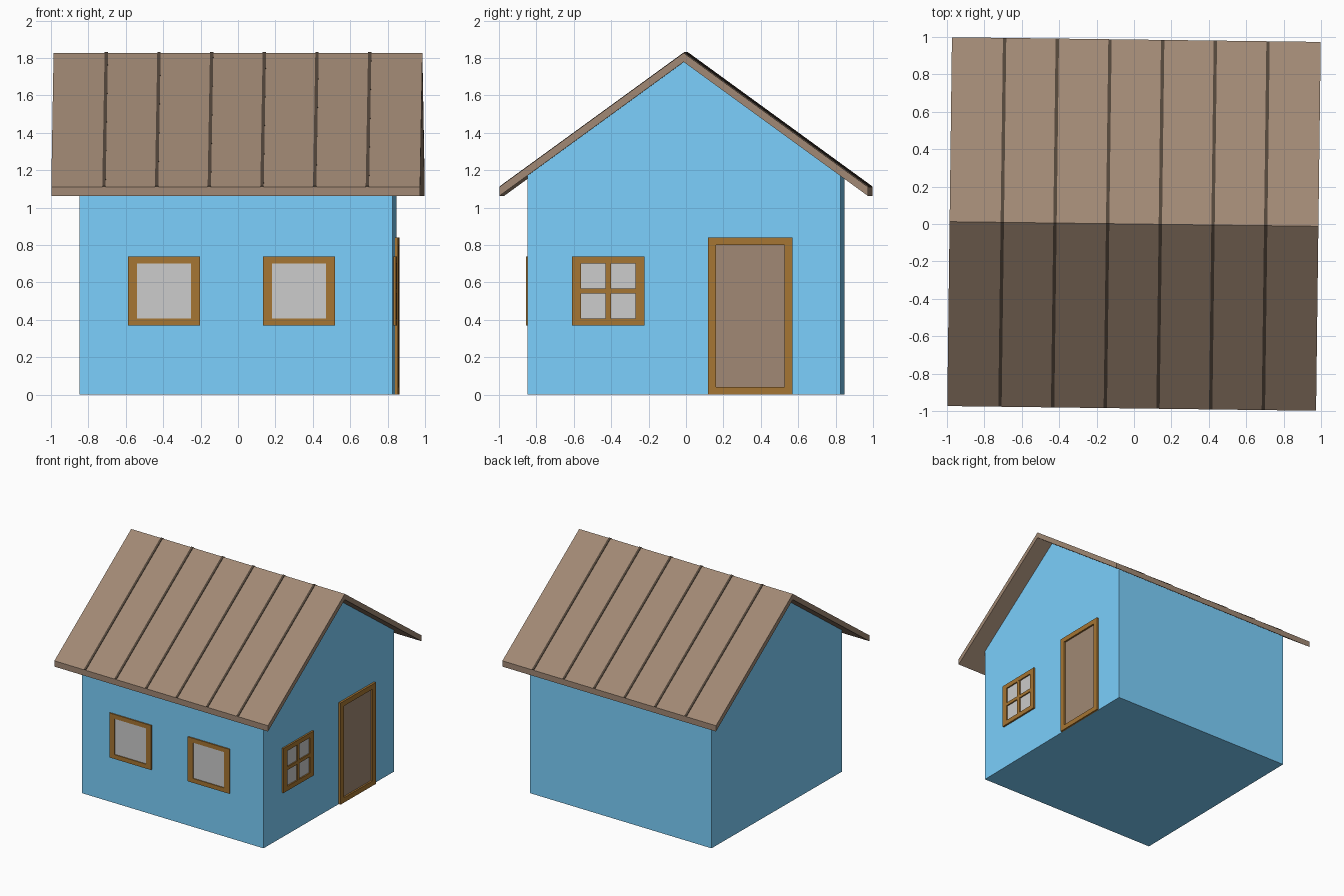
import bpy, bmesh
from mathutils import Matrix

if "Cube" in bpy.data.objects:
    bpy.data.objects.remove(bpy.data.objects["Cube"])

TURN = Matrix.Rotation(-0.0127, 4, 'Z')   # the whole house is turned very slightly
RIGHT = Matrix.Rotation(1.5707963, 4, 'Z')  # carries front-wall parts to the right wall
FRONT = Matrix.Identity(4)
W, R = 0.838, 0.986                        # wall and roof half sizes
TOP, EAVE = 1.827, 1.11
SLOPE = (TOP - EAVE) / R
THICK = 0.048


def material(name, rgb):
    m = bpy.data.materials.new(name)
    m.diffuse_color = (*rgb, 1)
    m.use_nodes = True
    m.node_tree.nodes["Principled BSDF"].inputs["Base Color"].default_value = m.diffuse_color
    return m


BLUE = material("wall_blue", (0.20, 0.63, 0.98))
BROWN = material("roof_brown", (0.355, 0.248, 0.175))
DARK = material("seam_dark", (0.085, 0.06, 0.042))
WOOD = material("frame_wood", (0.38, 0.179, 0.033))
GREY = None


def finish(name, bm, mat, matrix=FRONT):
    bmesh.ops.recalc_face_normals(bm, faces=bm.faces)
    bm.transform(TURN @ matrix)
    me = bpy.data.meshes.new(name)
    bm.to_mesh(me)
    bm.free()
    if mat:
        me.materials.append(mat)
    ob = bpy.data.objects.new(name, me)
    bpy.context.collection.objects.link(ob)
    return ob


def prism(bm, points, x0, x1):
    """Extrude a (y, z) profile along x."""
    face = bm.faces.new([bm.verts.new((x0, y, z)) for y, z in points])
    new = bmesh.ops.extrude_face_region(bm, geom=[face])["geom"]
    verts = [g for g in new if isinstance(g, bmesh.types.BMVert)]
    bmesh.ops.translate(bm, verts=verts, vec=(x1 - x0, 0, 0))


def chevron(drop, lift=0.0):
    """Roof cross-section following both slopes."""
    return [(-R, EAVE + lift), (0, TOP + lift), (R, EAVE + lift),
            (R, EAVE - drop), (0, TOP - drop), (-R, EAVE - drop)]


def box(bm, x0, x1, y0, y1, z0, z1):
    prism(bm, [(y0, z0), (y1, z0), (y1, z1), (y0, z1)], x0, x1)


def opening(name, x0, x1, z0, z1, bx, bz, depth, panel, matrix, bar=0.0):
    """Frame with a recessed panel, and optional crossbars, on the front wall."""
    bm = bmesh.new()
    outer = [(x0, z0), (x1, z0), (x1, z1), (x0, z1)]
    inner = [(x0 + bx, z0 + bz), (x1 - bx, z0 + bz), (x1 - bx, z1 - bz), (x0 + bx, z1 - bz)]
    rings = [[bm.verts.new((x, y, z)) for x, z in ring]
             for ring, y in ((outer, -W), (outer, -depth), (inner, -depth), (inner, -W))]
    for k in range(4):
        a, b = rings[k], rings[(k + 1) % 4]
        for i in range(4):
            j = (i + 1) % 4
            bm.faces.new((a[i], a[j], b[j], b[i]))
    if bar:
        cx, cz, h = (x0 + x1) / 2, (z0 + z1) / 2, bar / 2
        d = -depth + 0.001
        box(bm, cx - h, cx + h, d, -W, z0 + bz, z1 - bz)
        box(bm, x0 + bx, cx - h, d, -W, cz - h, cz + h)
        box(bm, cx + h, x1 - bx, d, -W, cz - h, cz + h)
    finish(name + "_frame", bm, WOOD, matrix)
    bm = bmesh.new()
    box(bm, x0 + bx, x1 - bx, -W - 0.003, -W + 0.005, z0 + bz, z1 - bz)
    finish(name + "_panel", bm, panel, matrix)


# Walls with gable ends
bm = bmesh.new()
shoulder = TOP - THICK - SLOPE * W
prism(bm, [(-W, 0), (W, 0), (W, shoulder), (0, TOP - THICK), (-W, shoulder)], -W, W)
finish("walls", bm, BLUE)

# Roof slab
bm = bmesh.new()
prism(bm, chevron(THICK), -R, R)
finish("roof", bm, BROWN)

# Seams between the seven roof panels
bm = bmesh.new()
for i in range(1, 7):
    x = -R + 2 * R * i / 7
    prism(bm, chevron(0.002, 0.005), x - 0.009, x + 0.009)
finish("roof_seams", bm, DARK)

# Front windows
for name, x in (("front_window_left", -0.577), ("front_window_right", 0.145)):
    opening(name, x, x + 0.385, 0.37, 0.738, 0.048, 0.036, 0.848, GREY, FRONT)

# Right wall window and door
opening("side_window", -0.599, -0.212, 0.37, 0.738, 0.048, 0.038, 0.852, GREY, RIGHT, 0.028)
opening("door", 0.128, 0.58, 0.0, 0.84, 0.043, 0.041, 0.855, BROWN, RIGHT)
